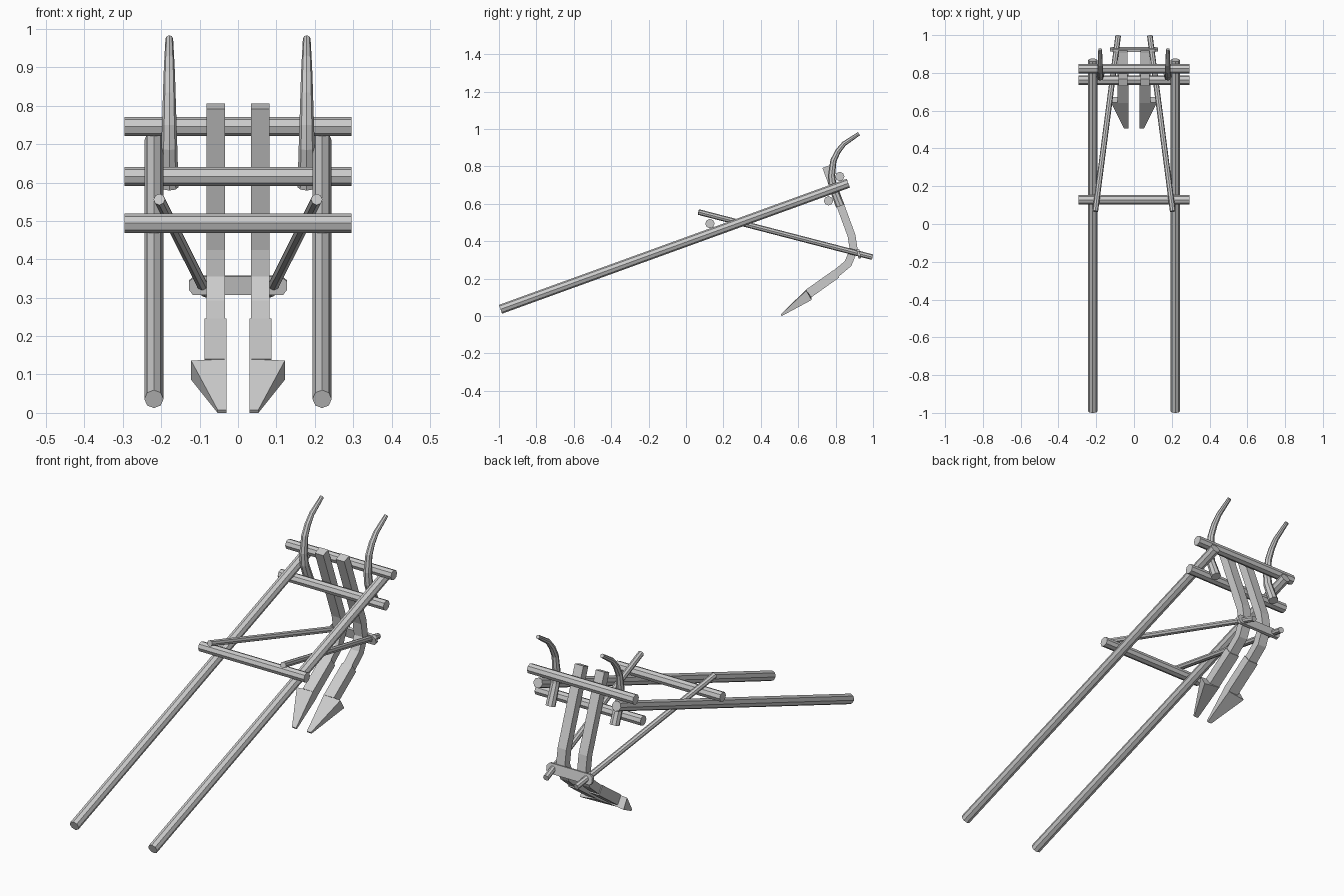
import bpy, bmesh
from math import sin, cos, tau
from mathutils import Vector

if "Cube" in bpy.data.objects:
    bpy.data.objects.remove(bpy.data.objects["Cube"])


def finish(name, bm, mirror):
    bmesh.ops.recalc_face_normals(bm, faces=bm.faces[:])
    mesh = bpy.data.meshes.new(name)
    bm.to_mesh(mesh)
    bm.free()
    obj = bpy.data.objects.new(name, mesh)
    bpy.context.collection.objects.link(obj)
    if mirror:
        mod = obj.modifiers.new("mirror_x", 'MIRROR')
        mod.use_mirror_merge = False
    return obj


def skin(bm, rings):
    loops = [[bm.verts.new(p) for p in r] for r in rings]
    n = len(loops[0])
    for a, b in zip(loops, loops[1:]):
        for i in range(n):
            j = (i + 1) % n
            bm.faces.new((a[i], a[j], b[j], b[i]))
    bm.faces.new(loops[0])
    bm.faces.new(loops[-1])


def sweep(name, path, section, scales=None, mirror=False):
    """Sweep a 2D section along a path with mitred corners."""
    pts = [Vector(p) for p in path]
    rings = []
    for i, p in enumerate(pts):
        before = (p - pts[i - 1]).normalized() if i else None
        after = (pts[i + 1] - p).normalized() if i < len(pts) - 1 else None
        t = ((before or after) + (after or before)).normalized()
        miter = 1 / t.dot(after or before)
        u = Vector((1, 0, 0)) if abs(t.x) < 0.9 else Vector((0, 1, 0))
        u = (u - t * u.dot(t)).normalized()
        v = t.cross(u)
        s = scales[i] if scales else 1
        rings.append([p + u * a * s + v * b * s * miter for a, b in section])
    bm = bmesh.new()
    skin(bm, rings)
    return finish(name, bm, mirror)


def circle(r, n=8):
    return [(r * cos(tau * i / n), r * sin(tau * i / n)) for i in range(n)]


def rect(w, h):
    return [(-w / 2, -h / 2), (w / 2, -h / 2), (w / 2, h / 2), (-w / 2, h / 2)]


# Long pulling shafts
sweep("shaft", [(0.219, -0.992, 0.036), (0.219, 0.868, 0.71)],
      circle(0.025), mirror=True)

# Cross bars tying the shafts together
for name, y, z in (("front_cross_bar", 0.128, 0.494),
                   ("upper_cross_bar", 0.822, 0.746),
                   ("lower_cross_bar", 0.762, 0.616)):
    sweep(name, [(-0.295, y, z), (0.295, y, z)], circle(0.025))

# Diagonal braces from front bar to the tine plate
sweep("diagonal_brace", [(0.205, 0.067, 0.556), (0.084, 0.996, 0.315)],
      circle(0.015), mirror=True)

# Tapered curved handles
handle = [(0.825, 0.588), (0.785, 0.69), (0.778, 0.75), (0.788, 0.83),
          (0.812, 0.88), (0.845, 0.921), (0.925, 0.975)]
sweep("handle", [(0.179, y, z) for y, z in handle], circle(1),
      [0.024, 0.021, 0.019, 0.0165, 0.015, 0.013, 0.010], mirror=True)

# Bent square tines
tine = [(0.749, 0.799), (0.885, 0.43), (0.897, 0.353), (0.866, 0.28),
        (0.80, 0.225), (0.68, 0.137)]
sweep("tine", [(0.0585, y, z) for y, z in tine], rect(0.048, 0.042), mirror=True)

# Share sleeves around the tine ends
sweep("share_sleeve", [(0.0585, 0.803, 0.225), (0.0585, 0.655, 0.12)],
      rect(0.057, 0.05), mirror=True)

# Half-arrow share points
bm = bmesh.new()
back = [(0.03, 0.643, 0.142), (0.122, 0.643, 0.136),
        (0.122, 0.672, 0.086), (0.03, 0.672, 0.098)]
tip = [(0.03, 0.506, 0.008), (0.053, 0.506, 0.008),
       (0.053, 0.512, 0.0), (0.03, 0.512, 0.0)]
skin(bm, [back, tip])
finish("share_point", bm, True)

# Chamfered plate joining tines and braces
outline = [(-0.127, 0.012), (-0.117, 0.025), (0.117, 0.025), (0.127, 0.012),
           (0.127, -0.012), (0.112, -0.025), (-0.112, -0.025), (-0.127, -0.012)]
sweep("tine_plate", [(0, 0.917, 0.331), (0, 0.931, 0.334)], outline)
